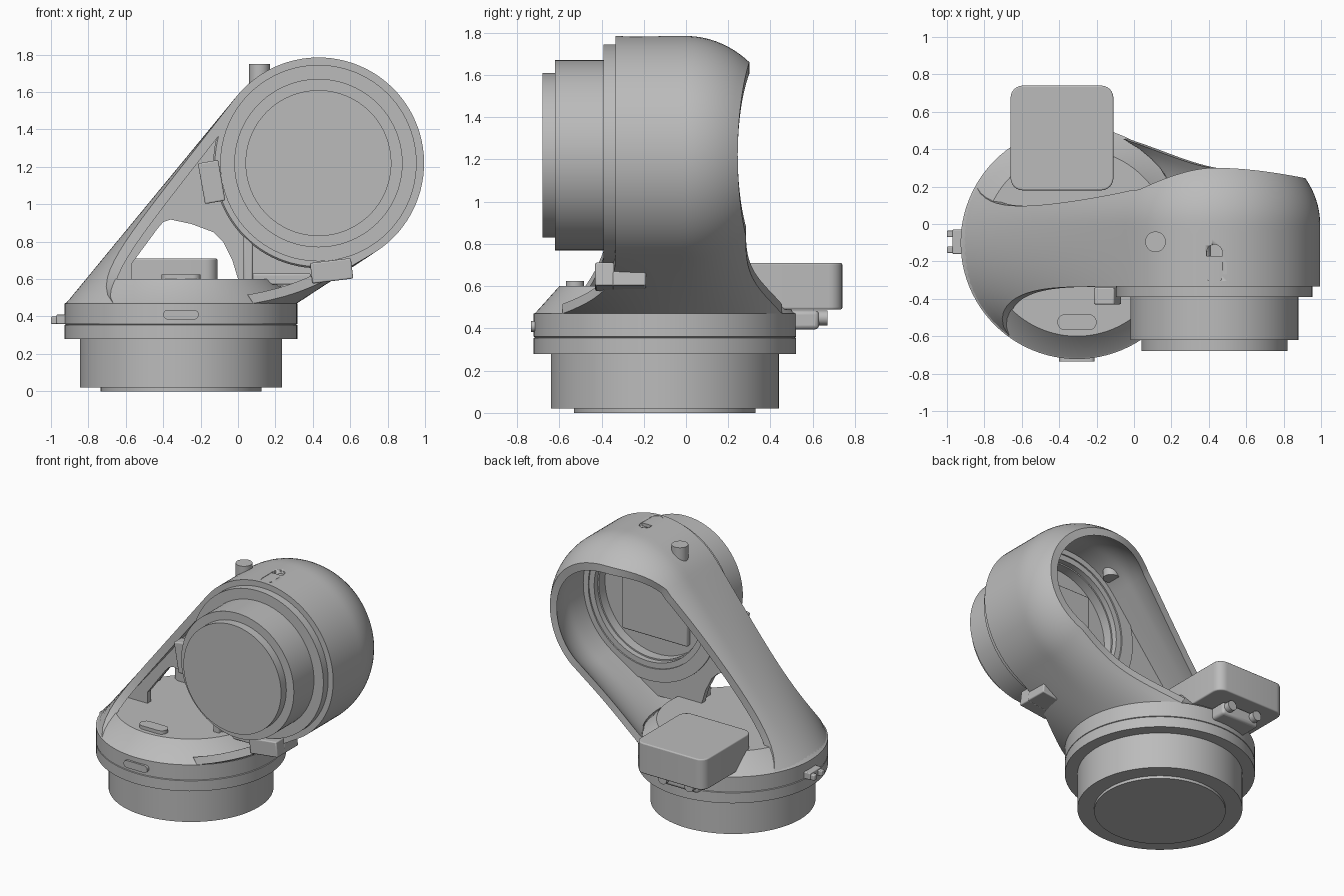
import bpy, bmesh
from math import sin, cos, pi, radians, sqrt, acos, atan2
from mathutils import Vector, Matrix

if "Cube" in bpy.data.objects:
    bpy.data.objects.remove(bpy.data.objects["Cube"])

grey = bpy.data.materials.new("plain_grey")
grey.use_nodes = True
grey.diffuse_color = (0.5, 0.5, 0.5, 1)
grey.node_tree.nodes["Principled BSDF"].inputs["Base Color"].default_value = (0.5, 0.5, 0.5, 1)

BASE = Vector((-0.305, -0.10, 0))
RING = Vector((0.43, 0, 1.22))
R, FRONT = 0.565, -0.335


def finish(obj, bevel=0):
    if not obj.data.materials:
        obj.data.materials.append(grey)
    bpy.ops.object.select_all(action='DESELECT')
    obj.select_set(True)
    bpy.context.view_layer.objects.active = obj
    if bevel:
        m = obj.modifiers.new("edge", 'BEVEL')
        m.width, m.segments, m.limit_method = bevel, 3, 'ANGLE'
        m.angle_limit = radians(50)
    bpy.ops.object.shade_smooth_by_angle(angle=radians(35))
    return obj


def from_bmesh(name, bm, bevel=0):
    bmesh.ops.recalc_face_normals(bm, faces=bm.faces)
    me = bpy.data.meshes.new(name)
    bm.to_mesh(me)
    bm.free()
    obj = bpy.data.objects.new(name, me)
    bpy.context.collection.objects.link(obj)
    return finish(obj, bevel)


def lathe(name, profile, centre, along_y=False, closed=False, n=96):
    """Revolve (radius, height) points about z, or about y."""
    bm = bmesh.new()
    rings = []
    for r, h in profile:
        ring = []
        for i in range(n):
            a = 2 * pi * i / n
            p = Vector((r * cos(a), h, r * sin(a))) if along_y else Vector((r * cos(a), r * sin(a), h))
            ring.append(bm.verts.new(p + centre))
        rings.append(ring)
    pairs = list(zip(rings, rings[1:]))
    if closed:
        pairs.append((rings[-1], rings[0]))
    else:
        bm.faces.new(rings[0])
        bm.faces.new(rings[-1])
    for a, b in pairs:
        for i in range(n):
            j = (i + 1) % n
            bm.faces.new((a[i], a[j], b[j], b[i]))
    return from_bmesh(name, bm)


def box(name, centre, size, bevel=0, turn=0):
    bm = bmesh.new()
    bmesh.ops.create_cube(bm, size=1, matrix=Matrix.Translation(centre)
                          @ Matrix.Rotation(turn, 4, 'Y') @ Matrix.Diagonal((*size, 1)))
    return from_bmesh(name, bm, bevel)


def slab(name, loops, half, place):
    """Flat plate from outlines; inner outlines become holes."""
    cu = bpy.data.curves.new(name, 'CURVE')
    cu.dimensions, cu.fill_mode, cu.extrude = '2D', 'BOTH', half
    for loop in loops:
        sp = cu.splines.new('POLY')
        sp.points.add(len(loop) - 1)
        for pt, (u, v) in zip(sp.points, loop):
            pt.co = (u, v, 0, 1)
        sp.use_cyclic_u = True
    obj = bpy.data.objects.new(name, cu)
    bpy.context.collection.objects.link(obj)
    obj.matrix_world = place
    bpy.ops.object.select_all(action='DESELECT')
    obj.select_set(True)
    bpy.context.view_layer.objects.active = obj
    bpy.ops.object.convert(target='MESH')
    return finish(bpy.context.view_layer.objects.active)


def arc(cx, cy, r, a0, a1, n):
    return [(cx + r * cos(a0 + (a1 - a0) * i / n), cy + r * sin(a0 + (a1 - a0) * i / n)) for i in range(n + 1)]


def pill(length, r):
    d = length / 2 - r
    return arc(d, 0, r, -pi / 2, pi / 2, 12) + arc(-d, 0, r, pi / 2, 3 * pi / 2, 12)


UPRIGHT = Matrix.Rotation(pi / 2, 4, 'X')

# Round base with spigot, flange and sloping shoulder
lathe("base_spigot", [(0.43, 0), (0.43, 0.02), (0.54, 0.02), (0.54, 0.29)], BASE)
lathe("base_flange", [(0.622, 0.28), (0.622, 0.355), (0.615, 0.358), (0.622, 0.361),
                      (0.622, 0.47), (0.612, 0.475), (0.50, 0.60)], BASE)

# Curved wall: up the left of the base, around the ring, down to the right
left, right = Vector((-0.92, 0, 0.47)), Vector((0.315, 0, 0.47))


def tangent(p, side):
    d = p - RING
    return atan2(d.z, d.x) + side * acos(R / d.length)


a_left, a_right = tangent(left, -1) % (2 * pi), tangent(right, 1)


def radial(a):
    return Vector((cos(a), 0, sin(a)))


def rear_edge(a):
    return 0.245 + 0.055 * sin(a) ** 2 - (0.14 * cos(a) ** 2 if cos(a) < 0 else 0)


stations = []   # point, outward, front y, rear y, base weight, base outward
for i in range(24):
    s = i / 24
    p = left.lerp(RING + R * radial(a_left), s)
    stations.append((p, radial(a_left), FRONT - 0.265 * (1 - s) ** 5,
                     0.08 + 0.11 * s * s + 0.12 * (1 - s) ** 8, 1 - s, Vector((-1, 0, 0))))
for i in range(49):
    a = a_left + (a_right - a_left) * i / 48
    stations.append((RING + R * radial(a), radial(a), FRONT, rear_edge(a), 0, radial(a)))
for i in range(1, 17):
    s = 1 - i / 16
    p = right.lerp(RING + R * radial(a_right), s)
    stations.append((p, radial(a_right), FRONT - 0.25 * (1 - s) ** 3,
                     rear_edge(a_right) + 0.17 * (1 - s) ** 3, 1 - s, Vector((1, 0, 0))))

bm = bmesh.new()
previous, N = None, 20
for p, out, y0, y1, w, base_out in stations:
    outer, inner = [], []
    for k in range(N + 1):
        y = y0 + (y1 - y0) * k / N
        dome = R * (1 - sqrt(1 - (max(y, 0) / 0.48) ** 2))
        round_base = 0.62 * (1 - sqrt(max(0, 1 - ((y - BASE.y) / 0.62) ** 2)))
        q = p + Vector((0, y, 0)) - out * dome * (1 - w) - base_out * round_base * w
        outer.append(bm.verts.new(q))
        inner.append(bm.verts.new(q - out * 0.055))
    loop = outer + inner[::-1]
    if previous:
        for k in range(len(loop)):
            j = (k + 1) % len(loop)
            bm.faces.new((previous[k], previous[j], loop[j], loop[k]))
    else:
        bm.faces.new(loop)
    previous = loop
bm.faces.new(previous)
wall = from_bmesh("arm_wall", bm)

# Slot in the top of the wall
cutter = slab("slot_cutter", [pill(0.21, 0.042)], 0.05,
              Matrix.Translation((RING.x, -0.215, 1.81)) @ Matrix.Rotation(pi / 2, 4, 'Z'))
bm = bmesh.new()
bm.from_mesh(cutter.data)
bmesh.ops.remove_doubles(bm, verts=bm.verts, dist=0.0001)
bmesh.ops.recalc_face_normals(bm, faces=bm.faces)
bm.to_mesh(cutter.data)
bm.free()
cutter.hide_render = True
cutter.hide_set(True)
cut = wall.modifiers.new("slot", 'BOOLEAN')
cut.operation, cut.object, cut.solver = 'DIFFERENCE', cutter, 'EXACT'
lathe("slot_pin", [(0.025, 1.7), (0.025, 1.775)], Vector((RING.x, -0.24, 0)), n=24)

# Web plate with its window and the ring hole
window = [(-0.57, 0.6), (-0.57, 0.68), (-0.43, 0.87), (-0.40, 0.905), (-0.36, 0.918),
          (-0.25, 0.895), (-0.13, 0.85), (-0.08, 0.80), (-0.03, 0.70), (0, 0.6)]
outline = [(-0.75, 0.58)] + arc(RING.x, RING.z, 0.535, a_left, a_right, 48) + [(0.40, 0.56)]
slab("web_plate", [outline, window, arc(RING.x, RING.z, 0.43, 0, 2 * pi * 63 / 64, 63)], 0.02,
     Matrix.Translation((0, -0.2, 0)) @ UPRIGHT)
box("web_post", (0.055, -0.26, 0.71), (0.05, 0.14, 0.30), 0.01)
box("web_foot", (0.22, -0.24, 0.60), (0.34, 0.12, 0.06), 0.01)

# Bearing ring and the stepped front drum
lathe("bearing_ring", [(0.553, FRONT), (0.562, FRONT + 0.01), (0.562, -0.17), (0.47, -0.17),
                       (0.47, -0.22), (0.42, -0.22), (0.42, FRONT)], RING, True, True)
lathe("front_drum", [(0.39, -0.68), (0.39, -0.62), (0.45, -0.62), (0.45, -0.39),
                     (0.525, -0.39), (0.525, -0.33), (0.43, -0.33), (0.43, -0.29)], RING, True)
box("drum_back_plate", (RING.x, -0.275, RING.z), (0.52, 0.04, 0.58), 0.01)

# Clamps gripping the ring
for name, deg, y0, y1 in (("lower_clamp", -83, -0.43, -0.34), ("lower_clamp_tail", -83, -0.35, -0.19),
                          ("side_clamp", 190, -0.43, -0.34)):
    thick = 0.07 if "tail" in name else 0.11
    c = RING + radial(radians(deg)) * (0.635 - thick / 2)
    c.y = (y0 + y1) / 2
    box(name, c, (thick, y1 - y0, 0.22), 0.008, -radians(deg))

# Peg on the sloping arm
lathe("arm_peg", [(0.055, 1.6), (0.055, 1.75)], Vector((0.115, -0.095, 0)), n=32)

# Rear connector box with bracket and plug
bm = bmesh.new()
bmesh.ops.create_cube(bm, size=1, matrix=Matrix.Translation((-0.385, 0.46, 0.60))
                      @ Matrix.Diagonal((0.55, 0.56, 0.22, 1)))
corners = [e for e in bm.edges if abs(e.verts[0].co.z - e.verts[1].co.z) > 0.1]
bmesh.ops.bevel(bm, geom=corners, offset=0.065, segments=6, affect='EDGES', profile=0.5)
from_bmesh("connector_box", bm, 0.008)
box("connector_bracket", (-0.385, 0.53, 0.44), (0.30, 0.20, 0.09), 0.02)
for x in (-0.49, -0.28):
    lathe("connector_screw", [(0.035, 0.57), (0.035, 0.67)], Vector((x, 0, 0.45)), True, n=24)

# Raised pads on the shoulder and the flange
slab("top_pad", [pill(0.21, 0.043)], 0.02, Matrix.Translation((-0.305, -0.525, 0.605)))
slab("front_pad", [pill(0.19, 0.026)], 0.02, Matrix.Translation((-0.305, -0.715, 0.41)) @ UPRIGHT)

# Forked tab on the left of the flange
box("tab_root", (-0.94, -0.095, 0.385), (0.06, 0.13, 0.05), 0.006)
for y in (-0.137, -0.053):
    box("tab_prong", (-0.965, y, 0.38), (0.07, 0.035, 0.04), 0.006)
